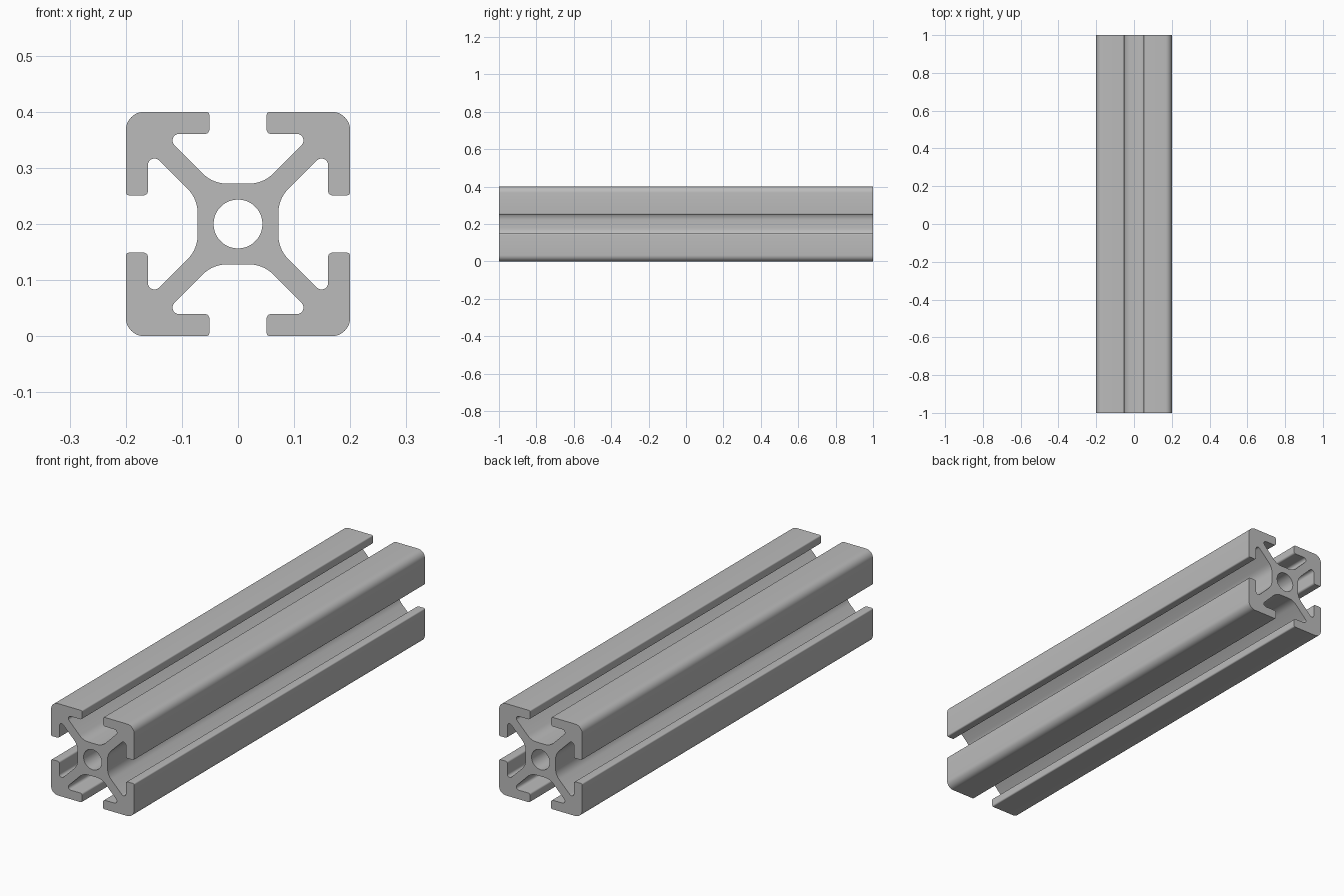
import bpy, bmesh, math
from mathutils import Vector

if "Cube" in bpy.data.objects:
    bpy.data.objects.remove(bpy.data.objects["Cube"])

CENTRE_Z = 0.2
HALF_LENGTH = 1.0


def fillet(prev, corner, nxt, radius, steps=8):
    """Points of a rounded corner between two straight edges."""
    a, b = (prev - corner).normalized(), (nxt - corner).normalized()
    half = a.angle(b) / 2
    tangent = radius / math.tan(half)
    centre = corner + (a + b).normalized() * radius / math.sin(half)
    start, end = corner + a * tangent - centre, corner + b * tangent - centre
    a0 = math.atan2(start.y, start.x)
    sweep = math.atan2(end.y, end.x) - a0
    sweep = (sweep + math.pi) % (2 * math.pi) - math.pi
    return [centre + radius * Vector((math.cos(a0 + sweep * i / steps),
                                      math.sin(a0 + sweep * i / steps)))
            for i in range(steps + 1)]


# Half of one quadrant: x, z from the centre, and corner radius
half_quadrant = [
    (0.045, 0.072, 0.060),     # core to diagonal web
    (0.133, 0.1605, 0.0116),   # slot pocket
    (0.051, 0.1605, 0.008),    # inner lip corner
    (0.051, 0.200, 0.006),     # outer lip corner
]
quadrant = (half_quadrant + [(0.2, 0.2, 0.033)]
            + [(z, x, r) for x, z, r in reversed(half_quadrant)])

# Four turned quadrants make the full outline
corners = []
for turn in range(4):
    for x, z, r in quadrant:
        for _ in range(turn):
            x, z = z, -x
        corners.append((Vector((x, z)), r))
outline = []
for i, (p, r) in enumerate(corners):
    outline += fillet(corners[i - 1][0], p, corners[(i + 1) % len(corners)][0], r)

# Round centre bore
bore = [Vector((0.0435 * math.cos(2 * math.pi * i / 48),
                0.0435 * math.sin(2 * math.pi * i / 48))) for i in range(48)]

# Walls along y, then both end caps
bm = bmesh.new()
cap_edges = ([], [])
for loop in (outline, bore):
    rings = [[bm.verts.new((p.x, y, p.y + CENTRE_Z)) for p in loop]
             for y in (-HALF_LENGTH, HALF_LENGTH)]
    for i in range(len(loop)):
        j = (i + 1) % len(loop)
        for ring, edges in zip(rings, cap_edges):
            edges.append(bm.edges.new((ring[i], ring[j])))
        bm.faces.new((rings[0][i], rings[0][j], rings[1][j], rings[1][i]))
for edges, side in zip(cap_edges, (-1, 1)):
    bmesh.ops.triangle_fill(bm, use_beauty=True, use_dissolve=False,
                            edges=edges, normal=(0, side, 0))
bmesh.ops.recalc_face_normals(bm, faces=bm.faces)

mesh = bpy.data.meshes.new("slotted_rail")
bm.to_mesh(mesh)
bm.free()
rail = bpy.data.objects.new("slotted_rail", mesh)
bpy.context.collection.objects.link(rail)

# Plain aluminium grey
metal = bpy.data.materials.new("aluminium_grey")
metal.diffuse_color = (0.5, 0.5, 0.5, 1)
metal.use_nodes = True
metal.node_tree.nodes["Principled BSDF"].inputs["Base Color"].default_value = metal.diffuse_color
mesh.materials.append(metal)

bpy.context.view_layer.objects.active = rail
rail.select_set(True)
bpy.ops.object.shade_smooth_by_angle(angle=math.radians(30))
